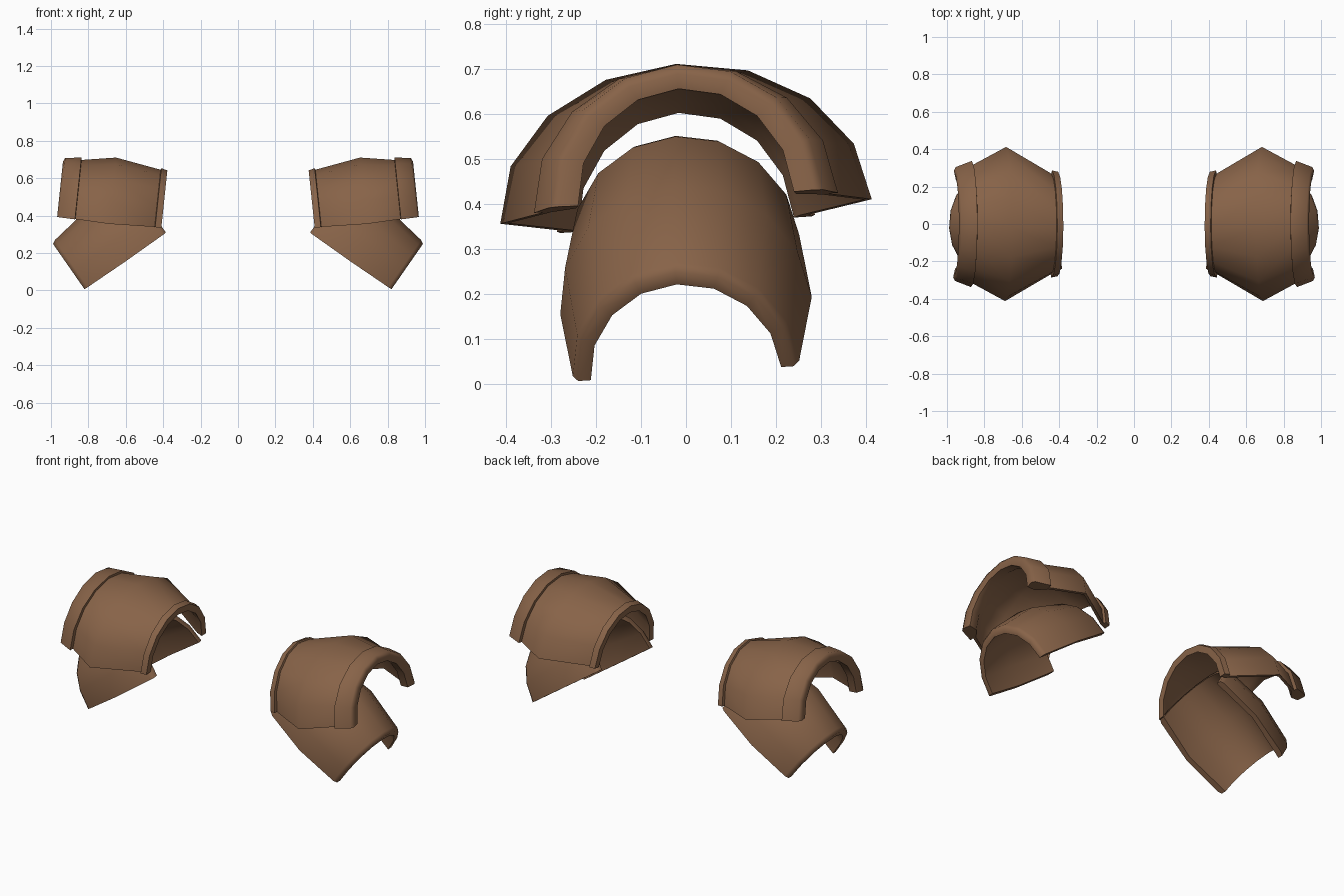
import bpy, math
from mathutils import Vector, Matrix

if "Cube" in bpy.data.objects:
    bpy.data.objects.remove(bpy.data.objects["Cube"])

leather = bpy.data.materials.new("brown_leather")
leather.diffuse_color = (0.245, 0.125, 0.065, 1)
leather.use_nodes = True
leather.node_tree.nodes["Principled BSDF"].inputs["Base Color"].default_value = leather.diffuse_color

SEGMENTS = 8


def arch_plate(name, profile, origin, pitch, roll):
    """Sweep a closed (along, half width, height) profile over a half ellipse."""
    n = len(profile)
    place = (Matrix.Translation(origin)
             @ Matrix.Rotation(math.radians(pitch), 4, 'Y')
             @ Matrix.Rotation(math.radians(roll), 4, 'X'))
    verts, faces = [], []
    for i in range(SEGMENTS + 1):
        a = math.pi * i / SEGMENTS
        for u, w, h in profile:
            verts.append(place @ Vector((u, -w * math.cos(a), h * math.sin(a))))
    for i in range(SEGMENTS):
        for j in range(n):
            k = (j + 1) % n
            faces.append((i * n + j, i * n + k, (i + 1) * n + k, (i + 1) * n + j))
    # close the two feet of the arch
    faces.append(tuple(reversed(range(n))))
    faces.append(tuple(range(SEGMENTS * n, SEGMENTS * n + n)))
    mesh = bpy.data.meshes.new(name)
    mesh.from_pydata(verts, [], faces)
    mesh.materials.append(leather)
    obj = bpy.data.objects.new(name, mesh)
    bpy.context.collection.objects.link(obj)

    # consistent normals, smooth shading with sharp rims
    bpy.ops.object.select_all(action='DESELECT')
    obj.select_set(True)
    bpy.context.view_layer.objects.active = obj
    bpy.ops.object.mode_set(mode='EDIT')
    bpy.ops.mesh.select_all(action='SELECT')
    bpy.ops.mesh.normals_make_consistent(inside=False)
    bpy.ops.object.mode_set(mode='OBJECT')
    bpy.ops.object.shade_smooth_by_angle(angle=math.radians(60))

    # matching plate on the other shoulder
    mirror = obj.modifiers.new("other_side", 'MIRROR')
    mirror.use_axis[0] = True
    mirror.mirror_object = None
    return obj


# Upper shoulder shell: bulged middle, raised band at each end
arch_plate("upper_shoulder_shell", [
    (0.0, 0.280, 0.290), (0.033, 0.287, 0.299),    # neck side band
    (0.036, 0.270, 0.290), (0.28, 0.413, 0.330),   # bulged shell
    (0.462, 0.315, 0.298), (0.464, 0.338, 0.310),  # step up to arm side band
    (0.550, 0.305, 0.300), (0.560, 0.285, 0.278),
    (0.550, 0.240, 0.246), (0.500, 0.245, 0.250),  # rolled rim
    (0.455, 0.300, 0.284), (0.28, 0.396, 0.316),   # inside
    (0.04, 0.252, 0.272), (0.0, 0.240, 0.250),
], (0.408, 0, 0.354), -6, 3.8)

# Lower arm plate, sloping down and outwards
arch_plate("lower_arm_plate", [
    (0.0, 0.240, 0.275), (0.02, 0.252, 0.287), (0.265, 0.280, 0.325),
    (0.51, 0.252, 0.287), (0.53, 0.240, 0.275),    # outside
    (0.53, 0.212, 0.242), (0.265, 0.250, 0.292), (0.0, 0.212, 0.242),
], (0.397, 0, 0.326), 34.8, 4.8)
